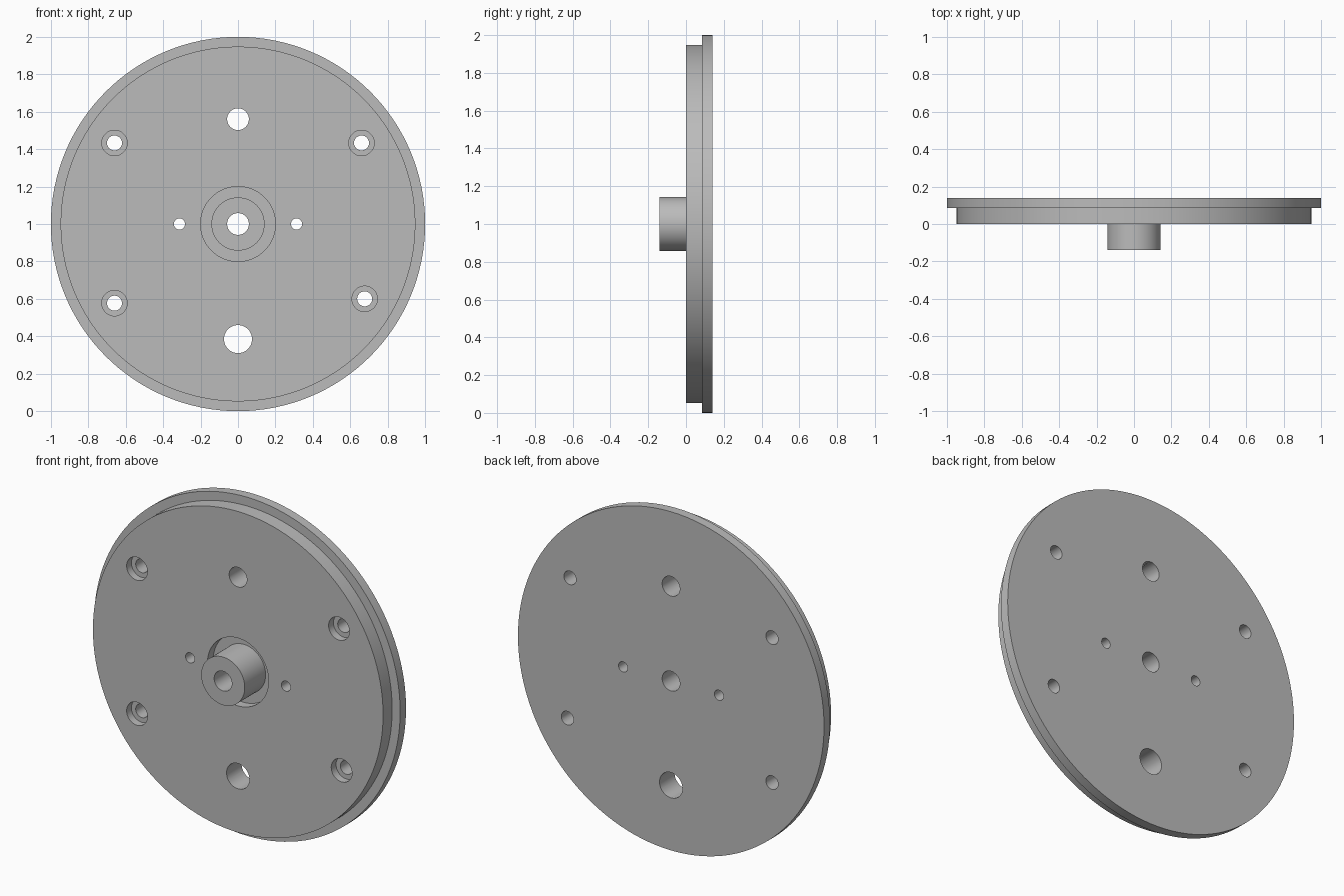
import bpy, bmesh
from math import pi, cos, sin
from mathutils import Matrix, Vector

cube = bpy.data.objects.get("Cube")
if cube:
    bpy.data.objects.remove(cube, do_unlink=True)

SEGMENTS = 128
CENTRE_Z = 1.0

metal = bpy.data.materials.new("plain grey metal")
metal.use_nodes = True
grey = (0.5, 0.5, 0.5, 1)
metal.diffuse_color = grey
metal.node_tree.nodes["Principled BSDF"].inputs["Base Color"].default_value = grey


def add_object(name, bm):
    bmesh.ops.recalc_face_normals(bm, faces=bm.faces)
    mesh = bpy.data.meshes.new(name)
    bm.to_mesh(mesh)
    bm.free()
    mesh.materials.append(metal)
    obj = bpy.data.objects.new(name, mesh)
    bpy.context.collection.objects.link(obj)
    return obj


def lathe(name, profile):
    """Turn a closed (radius, y) profile about the y axis."""
    bm = bmesh.new()
    rings = []
    for i in range(SEGMENTS):
        a = 2 * pi * i / SEGMENTS
        rings.append([bm.verts.new((r * cos(a), y, CENTRE_Z + r * sin(a)))
                      for r, y in profile])
    n = len(profile)
    for i in range(SEGMENTS):
        a, b = rings[i], rings[(i + 1) % SEGMENTS]
        for j in range(n):
            k = (j + 1) % n
            bm.faces.new((a[j], a[k], b[k], b[j]))
    return add_object(name, bm)


def add_drill(bm, x, z, radius, y0, y1):
    """Add a cylinder along y to a cutter mesh."""
    place = Matrix.Translation(Vector((x, (y0 + y1) / 2, z))) @ Matrix.Rotation(pi / 2, 4, 'X')
    bmesh.ops.create_cone(bm, cap_ends=True, segments=48, radius1=radius,
                          radius2=radius, depth=y1 - y0, matrix=place)


def cut(target, cutter):
    cutter.hide_render = True
    cutter.hide_viewport = True
    mod = target.modifiers.new(cutter.name, 'BOOLEAN')
    mod.operation = 'DIFFERENCE'
    mod.solver = 'EXACT'
    mod.object = cutter


# Stepped disc with central boss, annular recess and bore
BORE, BOSS, RECESS, STEP, RIM = 0.058, 0.142, 0.2, 0.948, 1.0
FRONT, FLOOR, SHOULDER, BACK = -0.14, 0.055, 0.085, 0.14
flange = lathe("flange_disc", [
    (BORE, FRONT), (BOSS, FRONT), (BOSS, FLOOR), (RECESS, FLOOR), (RECESS, 0),
    (STEP, 0), (STEP, SHOULDER), (RIM, SHOULDER), (RIM, BACK), (BORE, BACK)])

# Through holes and screw holes
screws = [(-0.66, 1.433), (0.66, 1.433), (-0.66, 0.577), (0.677, 0.6)]
holes = [(0, 1.56, 0.058), (0, 0.385, 0.075), (-0.313, 1, 0.03), (0.313, 1, 0.03)]
holes += [(x, z, 0.04) for x, z in screws]
bm = bmesh.new()
for x, z, r in holes:
    add_drill(bm, x, z, r, -0.1, 0.3)
cut(flange, add_object("through_hole_cutter", bm))

# Counterbores for the screw heads
bm = bmesh.new()
for x, z in screws:
    add_drill(bm, x, z, 0.068, -0.1, 0.045)
cut(flange, add_object("counterbore_cutter", bm))

# Bake the cuts, then shade smooth with sharp edges
bpy.context.view_layer.update()
baked = bpy.data.meshes.new_from_object(flange.evaluated_get(bpy.context.evaluated_depsgraph_get()))
flange.modifiers.clear()
flange.data = baked
bpy.ops.object.select_all(action='DESELECT')
flange.select_set(True)
bpy.context.view_layer.objects.active = flange
bpy.ops.object.shade_smooth_by_angle(angle=pi / 6)
